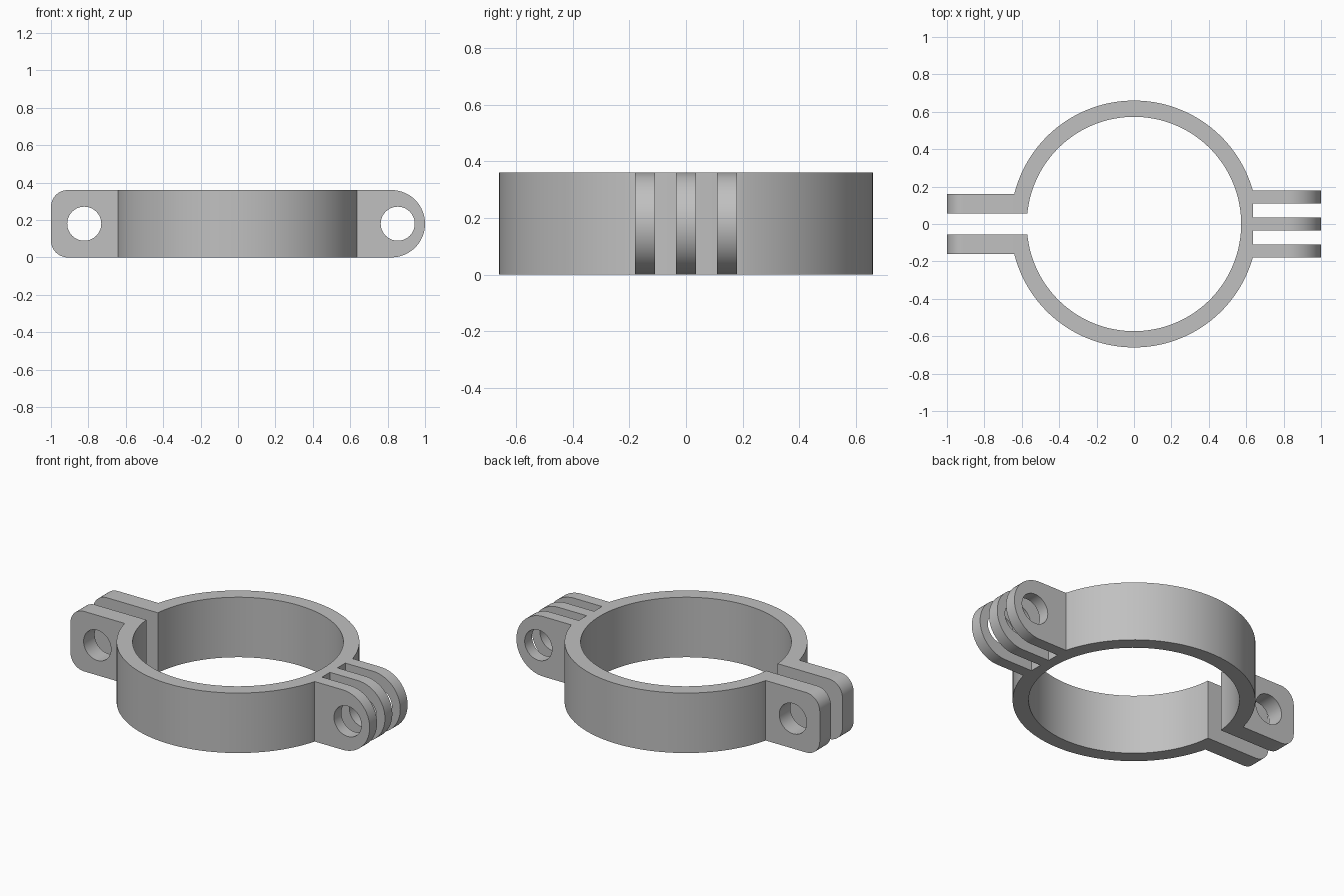
import bpy, bmesh
from math import asin, cos, sin, pi, radians, sqrt
from mathutils import Matrix

cube = bpy.data.objects.get("Cube")
if cube:
    bpy.data.objects.remove(cube)

HEIGHT = 0.36
MID = HEIGHT / 2
R_OUT, R_IN = 0.66, 0.573
EAR_IN, EAR_OUT = 0.055, 0.16      # clamping ear, distance from the centre plane
PRONG_HALF = 0.18                  # half width of the three-prong hinge
HOLE_R = 0.091

grey = bpy.data.materials.new("grey plastic")
grey.use_nodes = True
COLOUR = (0.53, 0.53, 0.53, 1)
grey.diffuse_color = COLOUR
grey.node_tree.nodes["Principled BSDF"].inputs["Base Color"].default_value = COLOUR


def arc(cx, cy, r, start, end, steps):
    return [(cx + r * cos(start + (end - start) * i / steps),
             cy + r * sin(start + (end - start) * i / steps)) for i in range(steps + 1)]


def solid(name, loops, depth, matrix):
    """Extrude a flat outline (further loops are holes) into a closed solid."""
    curve = bpy.data.curves.new(name + "_outline", 'CURVE')
    curve.dimensions = '2D'
    curve.fill_mode = 'BOTH'
    curve.extrude = depth / 2
    for loop in loops:
        spline = curve.splines.new('POLY')
        spline.points.add(len(loop) - 1)
        for point, (x, y) in zip(spline.points, loop):
            point.co = (x, y, 0, 1)
        spline.use_cyclic_u = True
    helper = bpy.data.objects.new(name + "_outline", curve)
    bpy.context.collection.objects.link(helper)
    bpy.context.view_layer.update()
    graph = bpy.context.evaluated_depsgraph_get()
    mesh = bpy.data.meshes.new_from_object(helper.evaluated_get(graph))
    bpy.data.objects.remove(helper)
    bpy.data.curves.remove(curve)

    bm = bmesh.new()
    bm.from_mesh(mesh)
    bmesh.ops.remove_doubles(bm, verts=bm.verts, dist=1e-5)
    bm.transform(matrix)
    bmesh.ops.recalc_face_normals(bm, faces=bm.faces)
    bm.to_mesh(mesh)
    bm.free()
    mesh.name = name
    mesh.materials.clear()
    mesh.materials.append(grey)
    obj = bpy.data.objects.new(name, mesh)
    bpy.context.collection.objects.link(obj)
    bpy.ops.object.select_all(action='DESELECT')
    obj.select_set(True)
    bpy.context.view_layer.objects.active = obj
    bpy.ops.object.shade_smooth_by_angle(angle=radians(30))
    return obj


def upright(y):
    """Stand a flat outline up so that it faces the front at the given y."""
    return Matrix.Translation((0, y, 0)) @ Matrix.Rotation(pi / 2, 4, 'X')


# Split ring, flattened where the ears and the hinge prongs join it
hinge_a = asin(PRONG_HALF / R_OUT)
ear_a = pi - asin(EAR_OUT / R_OUT)
gap_a = pi - asin(EAR_IN / R_IN)
hinge_x = sqrt(R_OUT ** 2 - PRONG_HALF ** 2)
ear_x = -sqrt(R_OUT ** 2 - EAR_OUT ** 2)
outline = (arc(0, 0, R_OUT, hinge_a, ear_a, 60)
           + [(ear_x, EAR_IN)]
           + arc(0, 0, R_IN, gap_a, -gap_a, 128)
           + [(ear_x, -EAR_IN)]
           + arc(0, 0, R_OUT, -ear_a, -hinge_a, 60))
solid("split_ring", [outline], HEIGHT, Matrix.Translation((0, 0, MID)))

# Clamping ears with rounded outer corners and a bolt hole
corner = 0.09
ear = ([(ear_x, HEIGHT)]
       + arc(-1 + corner, HEIGHT - corner, corner, pi / 2, pi, 12)
       + arc(-1 + corner, corner, corner, pi, 1.5 * pi, 12)
       + [(ear_x, 0)])
ear_hole = arc(-0.822, MID, HOLE_R, 0, 2 * pi, 48)[:-1]
for name, side in (("front_ear", -1), ("back_ear", 1)):
    solid(name, [ear, ear_hole], EAR_OUT - EAR_IN, upright(side * (EAR_IN + EAR_OUT) / 2))

# Three hinge prongs with round ends and a pin hole
prong = ([(hinge_x, 0)]
         + arc(1 - MID, MID, MID, -pi / 2, pi / 2, 32)
         + [(hinge_x, HEIGHT)])
prong_hole = arc(0.854, MID, HOLE_R, 0, 2 * pi, 48)[:-1]
for name, y in (("front_prong", -0.145), ("middle_prong", 0), ("back_prong", 0.145)):
    solid(name, [prong, prong_hole], 0.07, upright(y))
